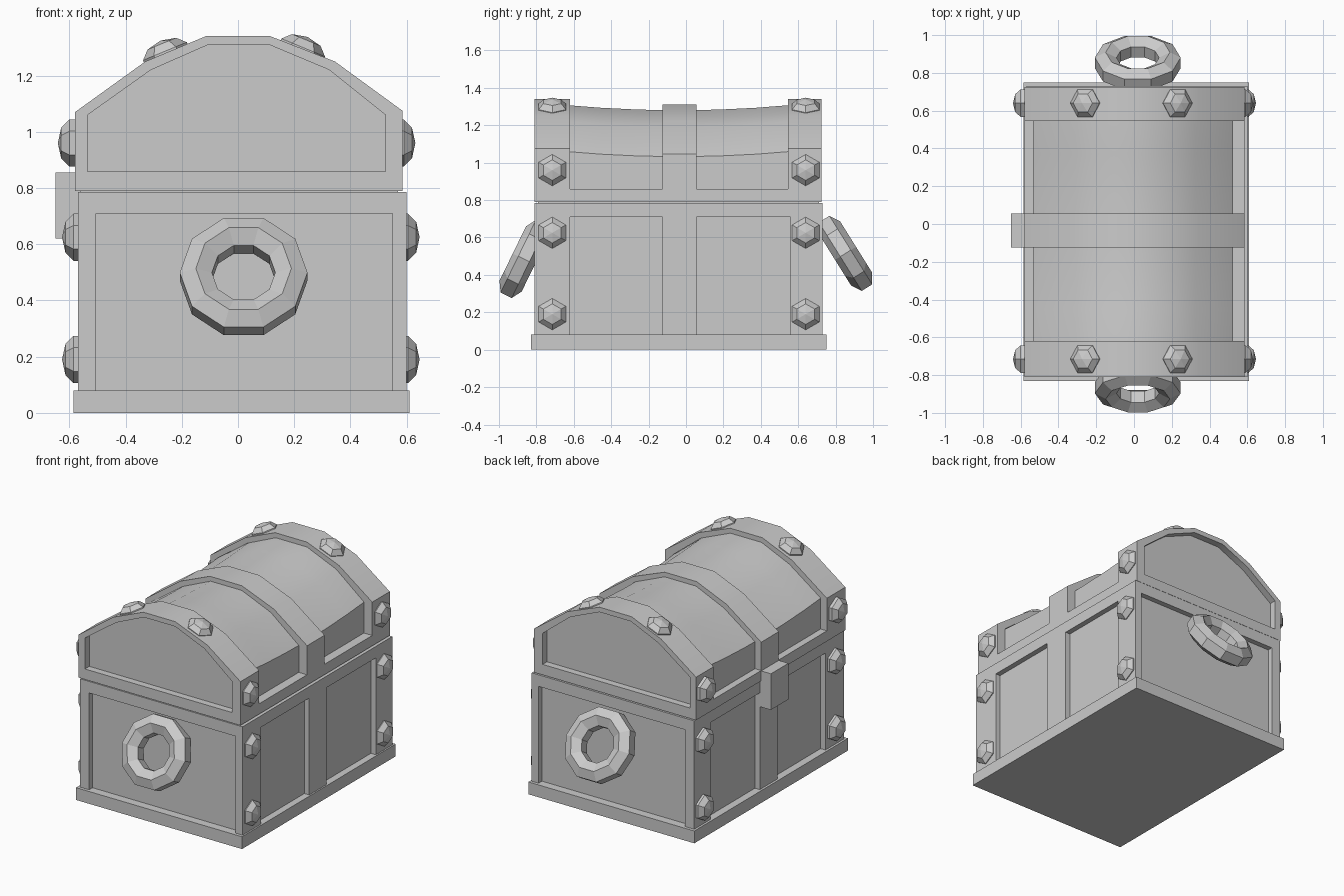
import bpy, bmesh, math
from mathutils import Matrix, Vector

cube = bpy.data.objects.get("Cube")
if cube:
    bpy.data.objects.remove(cube, do_unlink=True)

grey = bpy.data.materials.new("plain_grey")
grey.use_nodes = True
grey.diffuse_color = (0.6, 0.6, 0.6, 1)
grey.node_tree.nodes["Principled BSDF"].inputs["Base Color"].default_value = (0.6, 0.6, 0.6, 1)


def finish(name, bm, smooth=False):
    bmesh.ops.recalc_face_normals(bm, faces=bm.faces)
    mesh = bpy.data.meshes.new(name)
    bm.to_mesh(mesh)
    bm.free()
    mesh.materials.append(grey)
    obj = bpy.data.objects.new(name, mesh)
    bpy.context.collection.objects.link(obj)
    if smooth:
        bpy.ops.object.select_all(action='DESELECT')
        obj.select_set(True)
        bpy.context.view_layer.objects.active = obj
        bpy.ops.object.shade_smooth_by_angle(angle=math.radians(30))
    return obj


def box(name, xs, ys, zs):
    bm = bmesh.new()
    bmesh.ops.create_cube(bm, size=1)
    lo, hi = Vector((xs[0], ys[0], zs[0])), Vector((xs[1], ys[1], zs[1]))
    for v in bm.verts:
        v.co = (lo + hi) / 2 + Vector(a * b for a, b in zip(v.co, hi - lo))
    return finish(name, bm)


def add_loop(bm, profile, y, drop=0):
    # the lower edge of the arch stays level while the rest sinks
    base = min(z for x, z in profile)
    return [bm.verts.new((x, y, z - (drop if z > base else 0))) for x, z in profile]


def bridge(bm, a, b):
    n = len(a)
    for i in range(n):
        j = (i + 1) % n
        bm.faces.new((a[i], a[j], b[j], b[i]))


def loft(name, profile, stations):
    bm = bmesh.new()
    loops = [add_loop(bm, profile, y, drop) for y, drop in stations]
    for a, b in zip(loops, loops[1:]):
        bridge(bm, a, b)
    bm.faces.new(loops[0])
    bm.faces.new(loops[-1])
    return finish(name, bm, True)


def arch_frame(name, outer, inner, ys):
    bm = bmesh.new()
    o0, o1 = (add_loop(bm, outer, y) for y in ys)
    i0, i1 = (add_loop(bm, inner, y) for y in ys)
    for a, b in ((o0, o1), (o1, i1), (i1, i0), (i0, o0)):
        bridge(bm, a, b)
    return finish(name, bm, True)


def rivet(name, centre, normal):
    # six sided dome with one point of the hexagon turned along the slope
    bm = bmesh.new()
    rings = []
    for r, h in ((0.084, -0.02), (0.084, 0.005), (0.055, 0.034)):
        rings.append([bm.verts.new((r * math.cos(k * math.pi / 3), r * math.sin(k * math.pi / 3), h))
                      for k in range(6)])
    for a, b in zip(rings, rings[1:]):
        bridge(bm, a, b)
    tip = bm.verts.new((0, 0, 0.046))
    for k in range(6):
        bm.faces.new((rings[-1][k], rings[-1][(k + 1) % 6], tip))
    bm.faces.new(rings[0])
    n = Vector(normal).normalized()
    side = Vector((0, 1, 0))
    up = side.cross(n)
    turn = Matrix((up, side, n)).transposed().to_4x4()
    bm.transform(Matrix.Translation(centre) @ turn)
    return finish(name, bm)


def ring_handle(name, centre, tilt):
    # ten sided ring with a six sided section, leaning away from the wall
    bm = bmesh.new()
    loops = []
    for k in range(10):
        a = (k + 0.5) * math.tau / 10 + math.pi / 2
        loop = []
        for s in range(6):
            b = (s + 0.5) * math.tau / 6
            r = 0.17 + 0.066 * math.cos(b)
            loop.append(bm.verts.new((r * math.cos(a), 0.066 * math.sin(b), r * math.sin(a))))
        loops.append(loop)
    for k in range(10):
        bridge(bm, loops[k], loops[(k + 1) % 10])
    bm.transform(Matrix.Translation(centre) @ Matrix.Rotation(math.radians(tilt), 4, 'X'))
    return finish(name, bm)


# Body
X, Y = (-0.57, 0.60), (-0.81, 0.73)
MID = (-0.125, 0.055)
box("base_plinth", (-0.585, 0.61), (-0.83, 0.75), (0, 0.08))
box("body_panels", (-0.535, 0.565), (-0.775, 0.695), (0.06, 0.75))
box("body_rim", X, Y, (0.71, 0.785))
for xs, side in (((-0.57, -0.505), "right"), ((0.55, 0.60), "left")):
    for ys, end in (((-0.81, -0.62), "front"), ((0.56, 0.73), "back")):
        box(f"corner_post_{end}_{side}", xs, ys, (0.08, 0.72))
    box(f"body_middle_band_{side}", xs, MID, (0.08, 0.72))

# Lid
outer = [(-0.58, 0.79), (-0.58, 1.07), (-0.33, 1.25), (-0.115, 1.34),
         (0.115, 1.34), (0.345, 1.25), (0.585, 1.075), (0.585, 0.79)]
inner = [(-0.535, 0.858), (-0.535, 1.06), (-0.31, 1.22), (-0.11, 1.308),
         (0.115, 1.308), (0.325, 1.22), (0.525, 1.06), (0.525, 0.858)]
sag = [(y, 0.028 * (1 - ((y + 0.04) / 0.6) ** 2)) for y in (-0.62, -0.45, -0.25, -0.04, 0.17, 0.37, 0.545)]
loft("lid_panels", inner, [(-0.765, 0), *sag, (0.68, 0)])
for ys, end in (((-0.81, -0.62), "front"), ((0.545, 0.725), "back")):
    arch_frame(f"lid_end_band_{end}", outer, inner, ys)
loft("lid_middle_band", outer, [(MID[0], 0.028), (MID[1], 0.028)])
box("lid_rim", (-0.58, 0.585), (-0.64, 0.56), (0.79, 0.858))
box("lid_seam", (-0.56, 0.57), (-0.79, 0.71), (0.78, 0.8))

# Lock plate
box("lock", (-0.65, -0.56), MID, (0.62, 0.855))

# Rivets
for y, end in ((-0.715, "front"), (0.64, "back")):
    for z, level in ((0.19, "low"), (0.625, "middle"), (0.96, "lid")):
        lid = level == "lid"
        rivet(f"rivet_{end}_left_{level}", (0.585 if lid else 0.60, y, z), (1, 0, 0))
        rivet(f"rivet_{end}_right_{level}", (-0.595 if lid else -0.58, y, z), (-1, 0, 0))
    rivet(f"rivet_{end}_left_top", (0.23, y, 1.295), (0.38, 0, 0.92))
    rivet(f"rivet_{end}_right_top", (-0.258, y, 1.282), (-0.38, 0, 0.92))

# Ring handles
ring_handle("ring_handle_front", (0.02, -0.867, 0.485), -26)
ring_handle("ring_handle_back", (0.02, 0.853, 0.515), 32)
